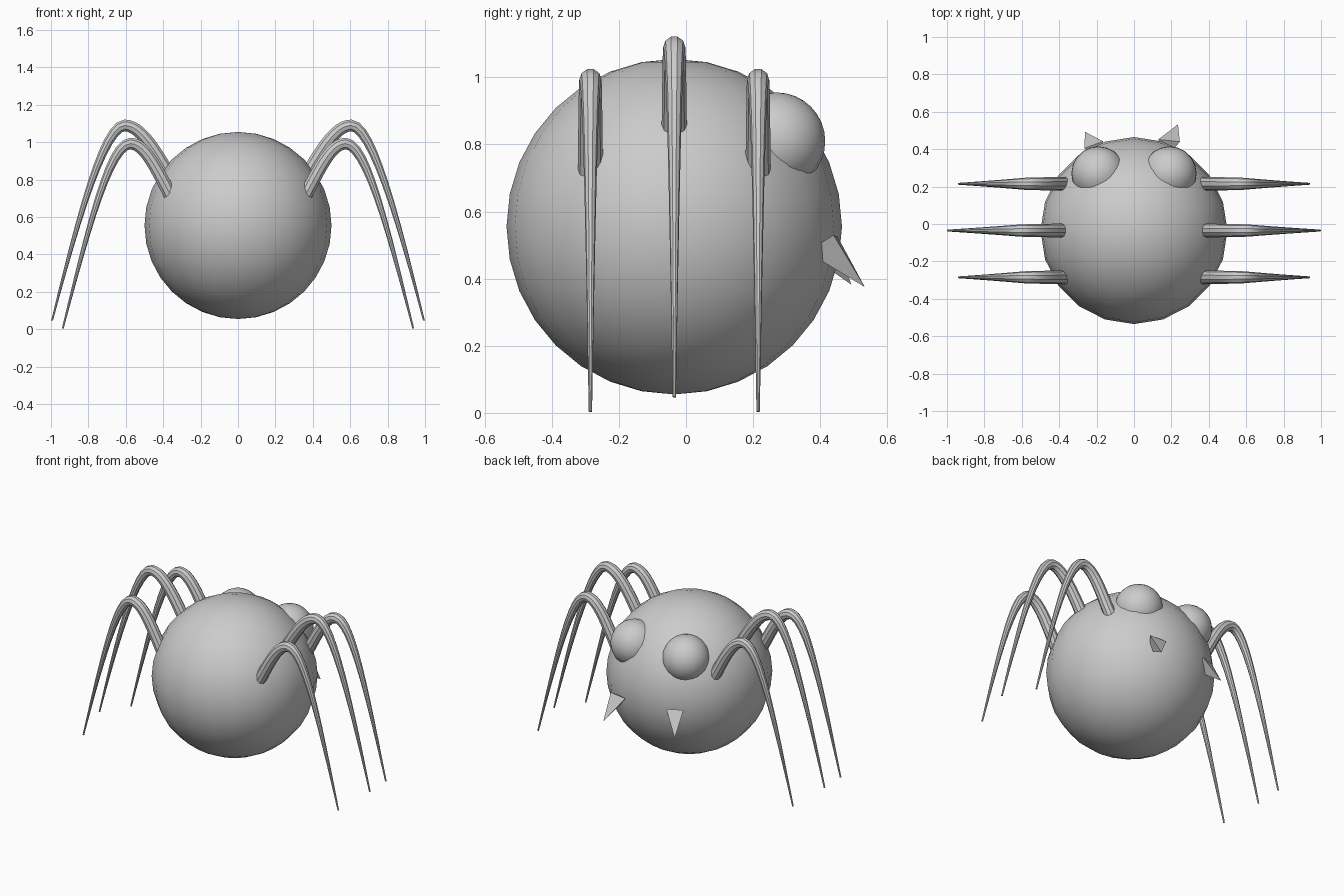
import bpy
import bmesh

if "Cube" in bpy.data.objects:
    bpy.data.objects.remove(bpy.data.objects["Cube"])


def sphere(name, loc, radius, segments, rings):
    bpy.ops.mesh.primitive_uv_sphere_add(segments=segments, ring_count=rings,
                                         radius=radius, location=loc)
    obj = bpy.context.object
    obj.name = name
    bpy.ops.object.shade_smooth()
    return obj


def leg(name, side, y, root, apex, tip):
    # tapered bezier tube in a plane of constant y
    curve = bpy.data.curves.new(name, 'CURVE')
    curve.dimensions = '3D'
    curve.bevel_depth = 1.0
    curve.bevel_resolution = 3
    curve.resolution_u = 12
    curve.use_fill_caps = True
    sp = curve.splines.new('BEZIER')
    sp.radius_interpolation = 'LINEAR'
    sp.bezier_points.add(2)
    (rx, rz), (ax, az), (tx, tz) = root, apex, tip
    knots = [
        ((rx - 0.05, rz - 0.08), root, (rx + 0.08, rz + 0.14), 0.038),
        ((ax - 0.085, az), apex, (ax + 0.11, az), 0.033),
        ((tx - 0.14, tz + 0.55), tip, (tx + 0.02, tz - 0.1), 0.005),
    ]
    for bp, (hl, co, hr, rad) in zip(sp.bezier_points, knots):
        bp.handle_left_type = bp.handle_right_type = 'FREE'
        bp.co = (side * co[0], y, co[1])
        bp.handle_left = (side * hl[0], y, hl[1])
        bp.handle_right = (side * hr[0], y, hr[1])
        bp.radius = rad
    obj = bpy.data.objects.new(name, curve)
    bpy.context.collection.objects.link(obj)
    bpy.ops.object.select_all(action='DESELECT')
    obj.select_set(True)
    bpy.context.view_layer.objects.active = obj
    bpy.ops.object.convert(target='MESH')
    bpy.ops.object.shade_smooth_by_angle()


def fang(name, points):
    # three-sided spike: base triangle plus tip
    bm = bmesh.new()
    v = [bm.verts.new(p) for p in points]
    for f in ((0, 1, 2), (0, 1, 3), (1, 2, 3), (2, 0, 3)):
        bm.faces.new([v[i] for i in f])
    bmesh.ops.recalc_face_normals(bm, faces=bm.faces)
    mesh = bpy.data.meshes.new(name)
    bm.to_mesh(mesh)
    bm.free()
    bpy.context.collection.objects.link(bpy.data.objects.new(name, mesh))


# round body
sphere("body", (0, -0.035, 0.555), 0.5, 20, 16)

for side, label in ((-1, "left"), (1, "right")):
    # bulging eyes
    sphere(label + "_eye", (side * 0.19, 0.27, 0.81), 0.145, 20, 16)
    # three arched legs per side
    for y, part in ((-0.285, "front"), (0.215, "back")):
        leg(f"{label}_{part}_leg", side, y, (0.345, 0.69), (0.575, 0.993), (0.937, 0.004))
    leg(label + "_middle_leg", side, -0.035, (0.36, 0.81), (0.605, 1.09), (0.994, 0.047))

# fangs, slightly uneven
fang("right_fang", [(0.245, 0.44, 0.53), (0.13, 0.452, 0.525),
                    (0.18, 0.36, 0.48), (0.235, 0.533, 0.375)])
fang("left_fang", [(-0.265, 0.405, 0.535), (-0.165, 0.442, 0.53),
                   (-0.20, 0.34, 0.49), (-0.262, 0.493, 0.382)])
